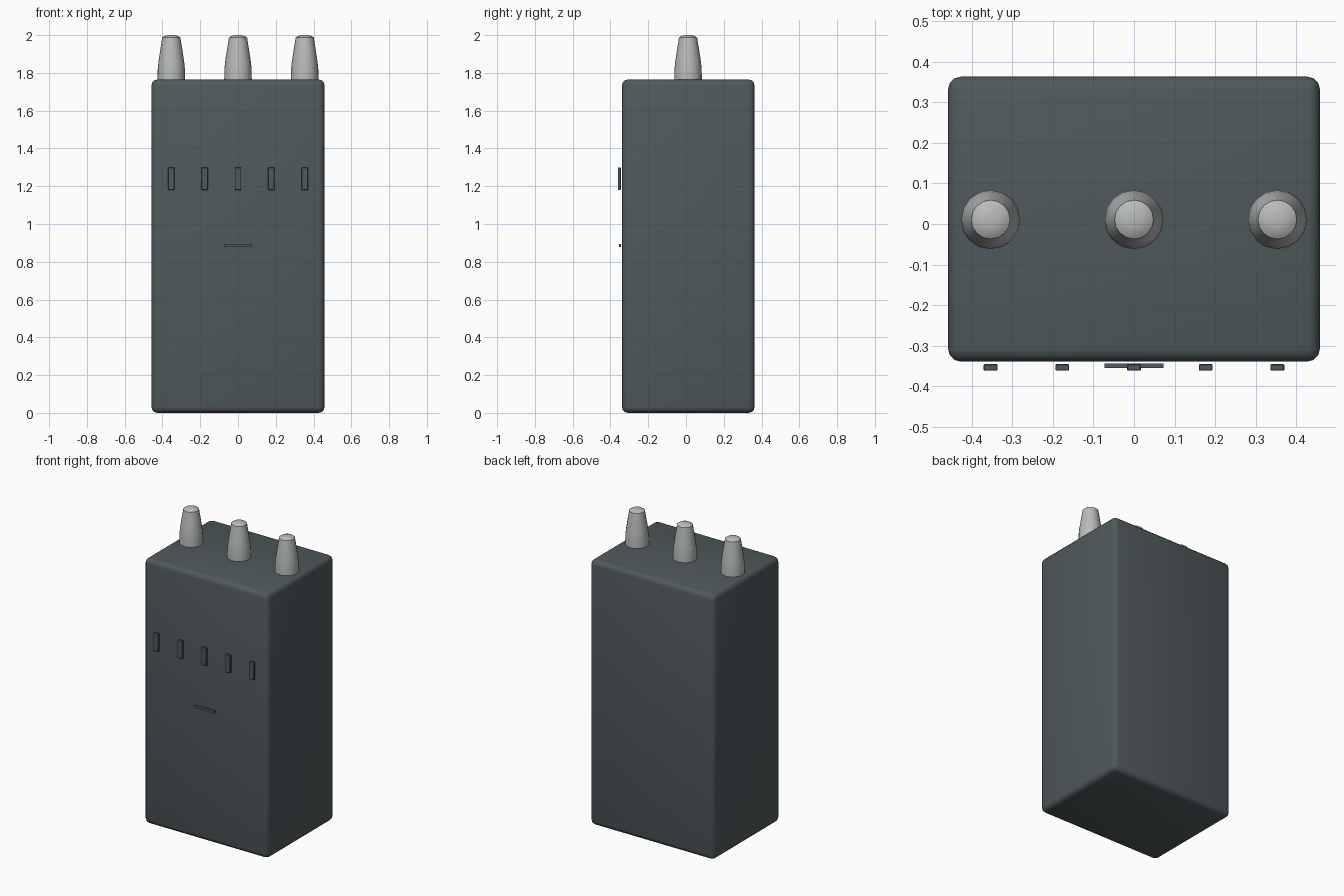
import bpy
import bmesh
import math

cube = bpy.data.objects.get("Cube")
if cube:
    bpy.data.objects.remove(cube, do_unlink=True)


def material(name, color):
    mat = bpy.data.materials.new(name)
    mat.use_nodes = True
    mat.diffuse_color = color
    mat.node_tree.nodes["Principled BSDF"].inputs["Base Color"].default_value = color
    return mat


slate = material("dark slate", (0.08, 0.1, 0.107, 1))
metal = material("pale grey", (0.48, 0.5, 0.49, 1))


def finish(name, bm, mat, angle=40):
    mesh = bpy.data.meshes.new(name)
    bm.to_mesh(mesh)
    bm.free()
    mesh.materials.append(mat)
    obj = bpy.data.objects.new(name, mesh)
    bpy.context.collection.objects.link(obj)
    bpy.ops.object.select_all(action="DESELECT")
    obj.select_set(True)
    bpy.context.view_layer.objects.active = obj
    bpy.ops.object.shade_smooth_by_angle(angle=math.radians(angle))
    return obj


def rounded_box(name, low, high, radius, segments, mat):
    bm = bmesh.new()
    bmesh.ops.create_cube(bm, size=1)
    for v in bm.verts:
        v.co = [(a + b) / 2 + c * (b - a) for a, b, c in zip(low, high, v.co)]
    if radius:
        bmesh.ops.bevel(bm, geom=bm.edges[:], offset=radius, segments=segments,
                        profile=0.5, affect="EDGES")
    return finish(name, bm, mat)


def lathe(name, profile, x, y, sides, mat):
    bm = bmesh.new()
    rings = [[bm.verts.new((x + r * math.cos(math.tau * i / sides),
                            y + r * math.sin(math.tau * i / sides), z))
              for i in range(sides)] for r, z in profile]
    for a, b in zip(rings, rings[1:]):
        for i in range(sides):
            j = (i + 1) % sides
            bm.faces.new((a[i], a[j], b[j], b[i]))
    bm.faces.new(rings[0][::-1])
    bm.faces.new(rings[-1])
    return finish(name, bm, mat)


# Main case
rounded_box("case", (-0.458, -0.339, 0), (0.458, 0.363, 1.765), 0.032, 3, slate)

# Tapered terminals on the lid
terminal = [(0.073, 1.76), (0.072, 1.82), (0.068, 1.86), (0.058, 1.925),
            (0.048, 1.987), (0.036, 1.995), (0.018, 2.0)]
for side, x in (("right", -0.353), ("middle", 0), ("left", 0.353)):
    lathe(side + "_terminal", terminal, x, 0.011, 16, metal)

# Row of upright ribs and a level latch, standing just off the front
for i in range(5):
    x = (i - 2) * 0.1765
    rounded_box(f"front_rib_{i + 1}", (x - 0.017, -0.361, 1.18),
                (x + 0.017, -0.345, 1.299), 0.002, 1, slate)
rounded_box("front_latch", (-0.073, -0.354, 0.877), (0.073, -0.343, 0.894), 0, 1, slate)
